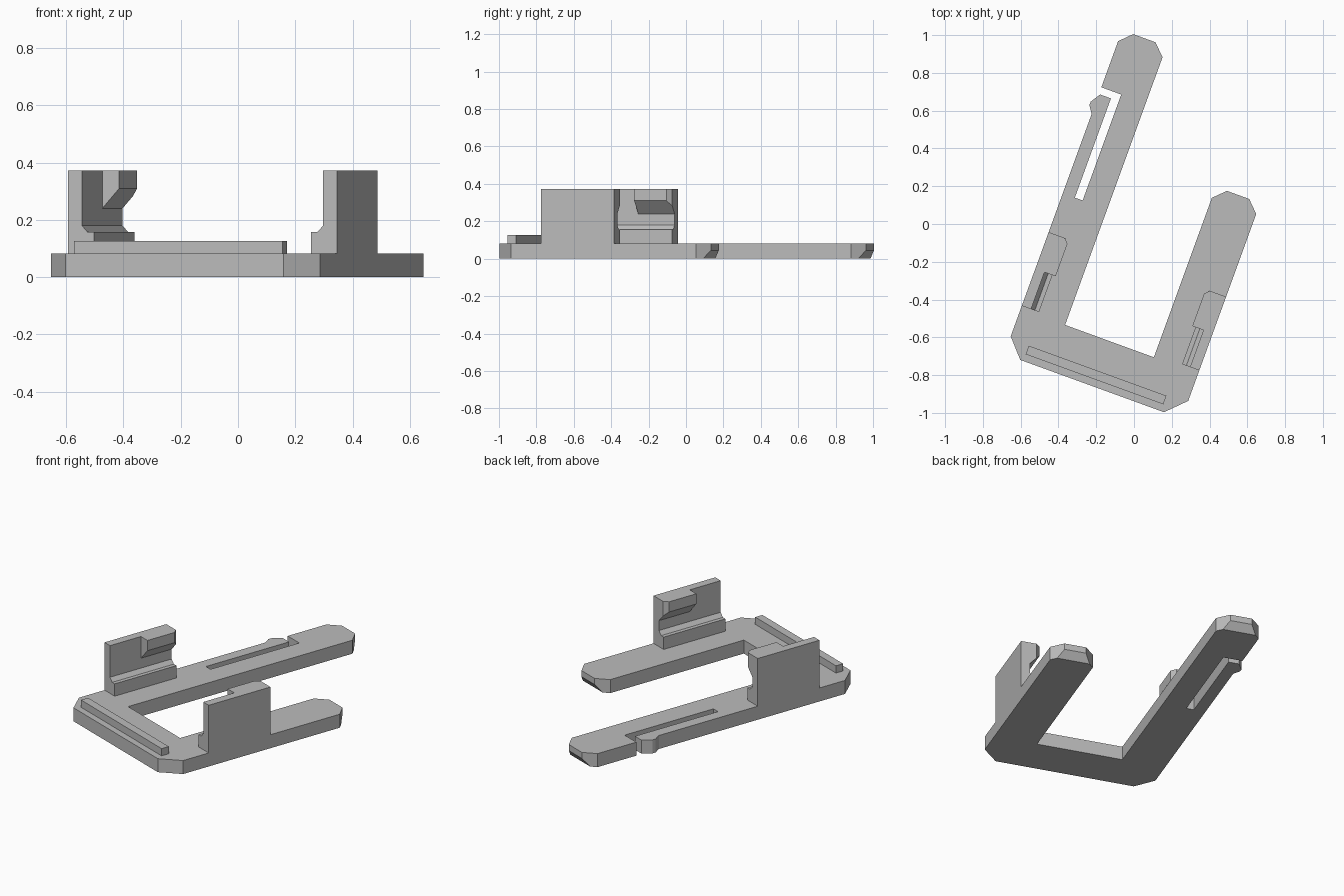
import bpy, bmesh, math
from mathutils import Vector

cube = bpy.data.objects.get("Cube")
if cube:
    bpy.data.objects.remove(cube)

grey = bpy.data.materials.new("mid_grey")
grey.use_nodes = True
colour = (0.5, 0.5, 0.5, 1)
grey.diffuse_color = colour
grey.node_tree.nodes["Principled BSDF"].inputs["Base Color"].default_value = colour

TURN = math.radians(-20)   # the whole bracket is turned on the ground
T = 0.082                  # plate thickness
CENTRE = 0.09              # mirror axis between the two arms
LEFT, RIGHT = -0.41, 0.59  # outer edges of the arms


def prism(points, offset):
    """Solid made by sweeping a closed outline along an offset."""
    bm = bmesh.new()
    face = bm.faces.new([bm.verts.new(p) for p in points])
    out = bmesh.ops.extrude_face_region(bm, geom=[face])
    moved = [v for v in out["geom"] if isinstance(v, bmesh.types.BMVert)]
    bmesh.ops.translate(bm, vec=offset, verts=moved)
    bmesh.ops.recalc_face_normals(bm, faces=bm.faces)
    return bm


def finish(bm, name):
    bmesh.ops.recalc_face_normals(bm, faces=bm.faces)
    mesh = bpy.data.meshes.new(name)
    bm.to_mesh(mesh)
    bm.free()
    mesh.materials.append(grey)
    obj = bpy.data.objects.new(name, mesh)
    obj.rotation_euler.z = TURN
    bpy.context.collection.objects.link(obj)
    return obj


def tip(u0, u1, v, c=0.062):
    """Arm end with two cut corners, from the u0 side to the u1 side."""
    s = math.copysign(c, u1 - u0)
    return [(u0, v - c), (u0 + s, v), (u1 - s, v), (u1, v - c)]


# Base plate: U outline with the sprung latch cut into the long arm
outline = [(LEFT, -0.782), (LEFT + 0.09, -0.882), (RIGHT - 0.1, -0.882), (RIGHT, -0.782)]
outline += tip(RIGHT, 0.34, 0.333)
outline += [(0.34, -0.627), (-0.16, -0.627)]
outline += tip(-0.16, LEFT, 0.943)
outline += [(LEFT, 0.621), (-0.298, 0.621), (-0.298, 0.024), (-0.342, 0.024),
            (-0.342, 0.583), (-0.403, 0.583), (-0.437, 0.53), (-0.437, 0.51), (LEFT, 0.47)]
plate = finish(prism([(u, v, 0) for u, v in outline], (0, 0, T)), "base_plate")

# Sloped undersides of the arm tips, cut with hidden wedges
for name, u, v in (("long", (LEFT - 0.162) / 2, 0.943), ("short", 0.465, 0.333)):
    d, h, e = 0.032, 0.045, 0.02
    wedge = [(u - 0.2, v - d - e * d / h, -e), (u - 0.2, v + d, h * 2), (u - 0.2, v + d, -e)]
    cutter = finish(prism(wedge, (0.4, 0, 0)), name + "_tip_cutter")
    cutter.hide_render = True
    cutter.hide_viewport = True
    mod = plate.modifiers.new(name + "_tip", "BOOLEAN")
    mod.operation = "DIFFERENCE"
    mod.solver = "EXACT"
    mod.object = cutter

# Raised rib along the front
finish(prism([(-0.303, -0.844, T), (0.472, -0.844, T), (0.472, -0.796, T), (-0.303, -0.796, T)],
             (0, 0, 0.044)), "front_rib")

# Clip posts: wall with a stepped foot, and a hook at the rear half of the top
V0, V1, VH, TOP = -0.61, -0.195, -0.402, 0.372
wall = [(LEFT, T), (-0.313, T), (-0.313, 0.157), (-0.337, 0.157), (-0.358, 0.18),
        (-0.358, TOP), (LEFT, TOP)]
hook = [(-0.358, 0.24), (-0.295, 0.31), (-0.295, TOP), (-0.358, TOP)]


def post_part(profile, v0, v1, mirrored, name, corner=0):
    flip = (lambda u: 2 * CENTRE - u) if mirrored else (lambda u: u)
    bm = prism([(flip(u), v0, z) for u, z in profile], (0, v1 - v0, 0))
    if corner:
        # trim the outer rear corner of the hook
        side = -1 if mirrored else 1
        bmesh.ops.bisect_plane(bm, geom=bm.verts[:] + bm.edges[:] + bm.faces[:],
                               plane_co=Vector((flip(-0.295), v1 - corner, 0)),
                               plane_no=Vector((side, 1, 0)), clear_outer=True)
        bmesh.ops.holes_fill(bm, edges=[e for e in bm.edges if e.is_boundary])
    finish(bm, name)


for mirrored, side in ((False, "right"), (True, "left")):
    post_part(wall, V0, V1, mirrored, side + "_clip_wall")
    post_part(hook, VH, V1, mirrored, side + "_clip_hook", 0.024)
